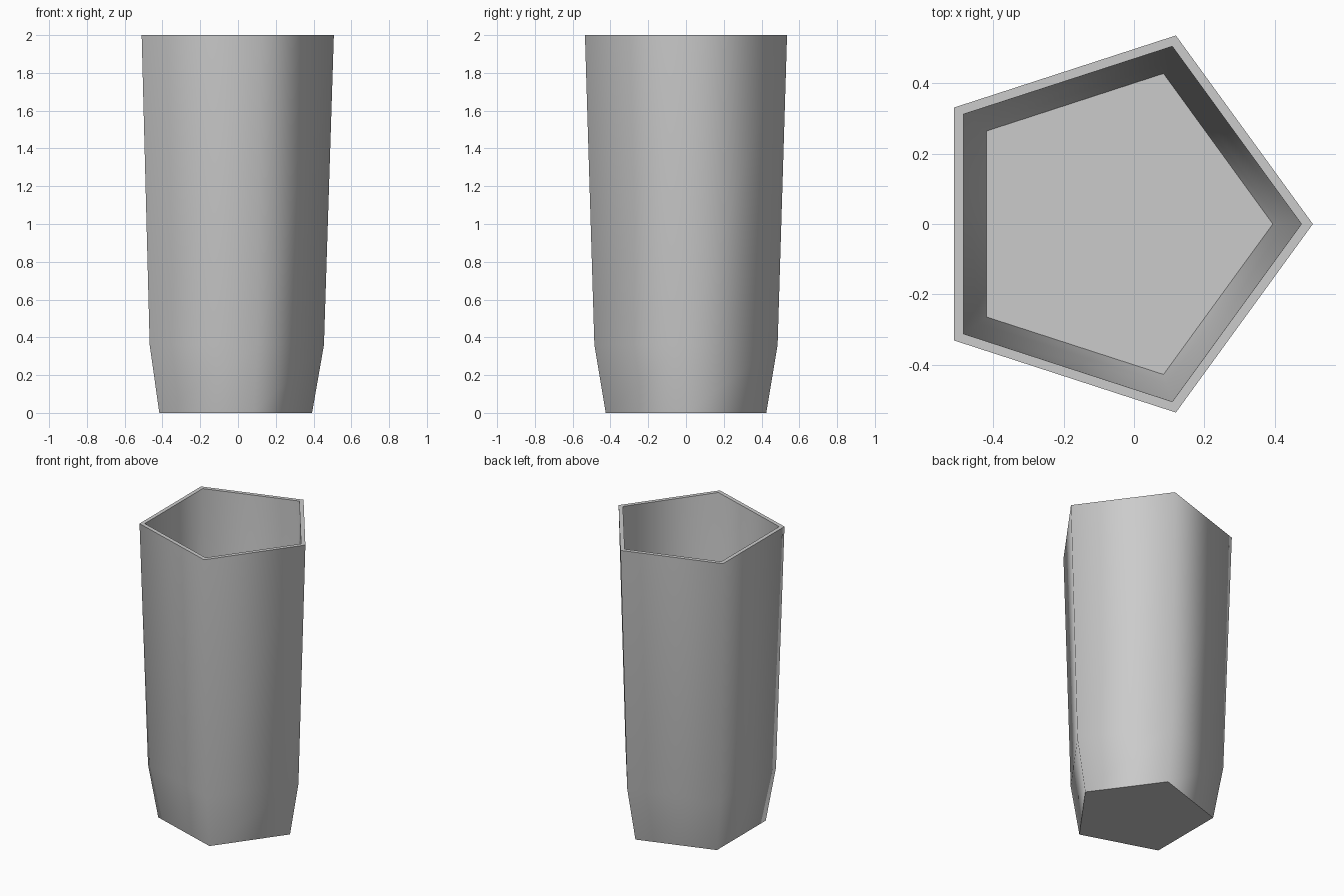
import bpy
import bmesh
from math import cos, sin, tau, radians

cube = bpy.data.objects.get("Cube")
if cube:
    bpy.data.objects.remove(cube, do_unlink=True)

SIDES = 5
CENTRE_X = -0.055

# One flat grey for the whole cup
grey = bpy.data.materials.new("plain_grey")
grey.use_nodes = True
colour = (0.6, 0.6, 0.6, 1)
grey.diffuse_color = colour
grey.node_tree.nodes["Principled BSDF"].inputs["Base Color"].default_value = colour

# Wall profile (radius, height): up the outside, over the rim, down the inside
profile = [(0.447, 0), (0.51, 0.36), (0.5625, 2),
           (0.53, 2), (0.478, 0.36), (0.449, 0.15)]

bm = bmesh.new()
rings = []
for radius, height in profile:
    rings.append([bm.verts.new((CENTRE_X + radius * cos(tau * i / SIDES),
                                radius * sin(tau * i / SIDES), height))
                  for i in range(SIDES)])

# Walls and rim
for low, high in zip(rings, rings[1:]):
    for i in range(SIDES):
        j = (i + 1) % SIDES
        bm.faces.new((low[i], low[j], high[j], high[i]))

# Underside and inner floor
bm.faces.new(rings[0][::-1])
bm.faces.new(rings[-1])
bmesh.ops.recalc_face_normals(bm, faces=bm.faces)

mesh = bpy.data.meshes.new("pentagonal_cup")
bm.to_mesh(mesh)
bm.free()
mesh.materials.append(grey)
cup = bpy.data.objects.new("pentagonal_cup", mesh)
bpy.context.collection.objects.link(cup)

# Soft corners around the wall, crisp rim and base
bpy.ops.object.select_all(action='DESELECT')
cup.select_set(True)
bpy.context.view_layer.objects.active = cup
bpy.ops.object.shade_smooth_by_angle(angle=radians(76))
